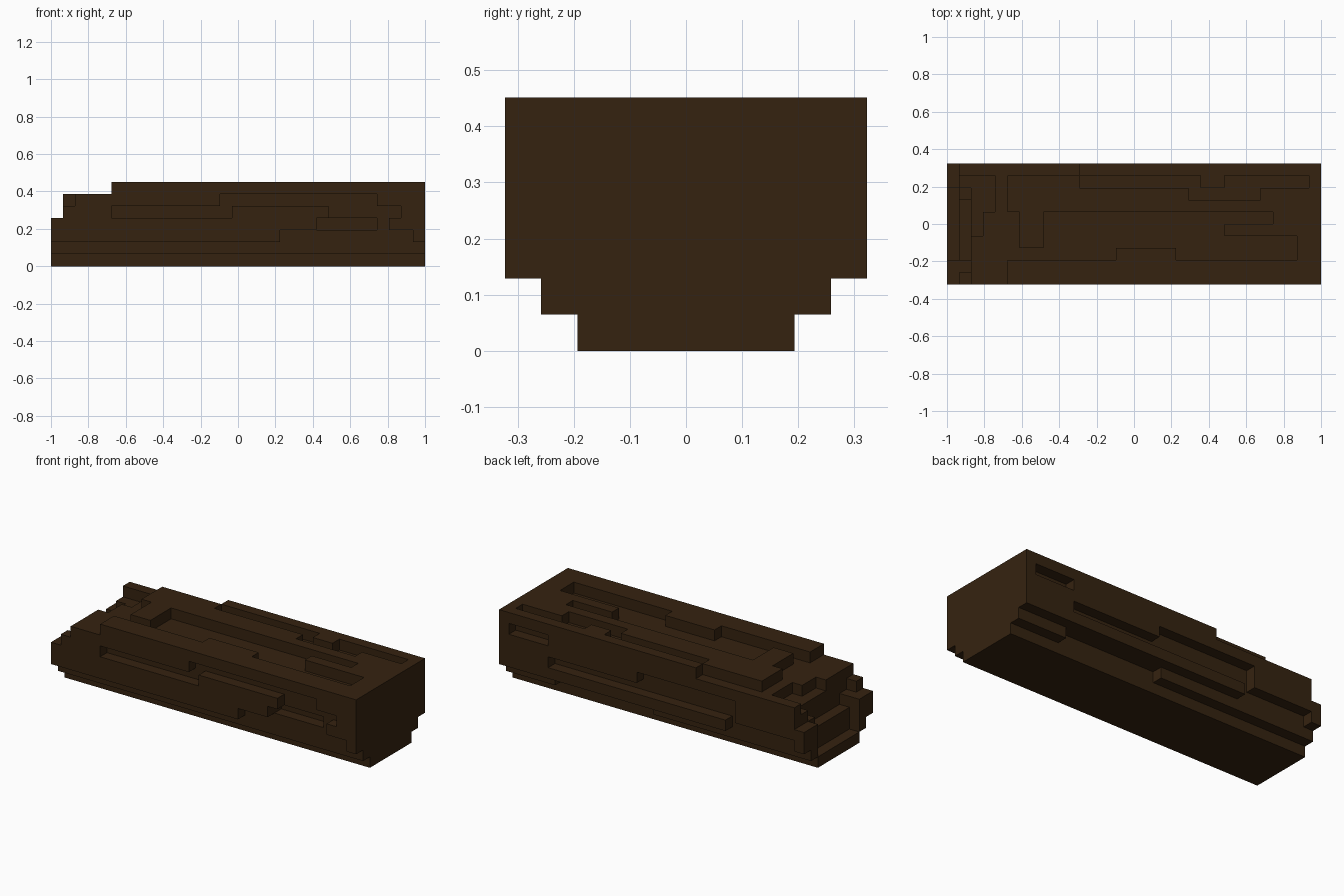
import bpy
import bmesh
from mathutils import Vector

cube = bpy.data.objects.get("Cube")
if cube:
    bpy.data.objects.remove(cube, do_unlink=True)

NX, NY, NZ = 31, 10, 7      # log size in blocks
U = 2.0 / NX                # block size

# Bark material
bark = bpy.data.materials.new("dark_brown_bark")
bark.use_nodes = True
brown = (0.036, 0.0165, 0.005, 1.0)
bark.diffuse_color = brown
bsdf = bark.node_tree.nodes["Principled BSDF"]
bsdf.inputs["Base Color"].default_value = brown
bsdf.inputs["Roughness"].default_value = 0.9

solid = set()


def block(i0, i1, j0, j1, k0, k1):
    """Cells of a box, upper limits excluded."""
    return {(i, j, k) for i in range(i0, i1)
            for j in range(j0, j1) for k in range(k0, k1)}


def carve(*boxes):
    for b in boxes:
        solid.difference_update(block(*b))


# Log body: two narrower layers under a full-width body
solid |= block(0, NX, 2, 8, 0, 1)
solid |= block(0, NX, 1, 9, 1, 2)
solid |= block(0, NX, 0, 10, 2, 7)

# Top: broken end and winding bark grooves
carve((0, 5, 0, 10, 6, 7),
      (5, 14, 2, 3, 6, 7), (19, 29, 2, 3, 6, 7),
      (5, 6, 3, 6, 6, 7),
      (8, 29, 3, 4, 6, 7), (8, 23, 4, 5, 6, 7), (8, 27, 5, 6, 6, 7),
      (5, 11, 9, 10, 6, 7),
      (11, 20, 8, 9, 6, 7), (20, 26, 7, 8, 6, 7),
      (23, 30, 8, 9, 6, 7), (20, 21, 8, 9, 6, 7))

# Front: bark groove, lower notch and a deeper pocket
carve((5, 15, 0, 1, 4, 5), (14, 27, 0, 1, 5, 6), (23, 29, 0, 1, 4, 5),
      (27, 28, 0, 1, 3, 4), (19, 30, 0, 1, 2, 3),
      (22, 27, 0, 2, 3, 4))

# Back: short slot, long groove, undercut
carve((26, 30, 9, 10, 5, 6),
      (7, 26, 9, 10, 3, 4), (7, 17, 9, 10, 4, 5),
      (1, 8, 9, 10, 2, 3),
      (16, 26, 8, 9, 1, 2))

# Broken end: stepped splinters
carve((0, 1, 0, 10, 4, 7), (0, 1, 2, 8, 1, 4),
      (1, 2, 0, 1, 5, 6), (1, 2, 1, 2, 4, 6), (1, 2, 2, 7, 3, 6),
      (1, 2, 7, 8, 4, 6), (1, 2, 8, 9, 5, 6),
      (2, 4, 6, 9, 5, 6), (2, 3, 4, 6, 5, 6))

# Skin the exposed block sides
bm = bmesh.new()
verts = {}


def corner(c):
    if c not in verts:
        verts[c] = bm.verts.new(((c[0] - NX / 2) * U,
                                 (c[1] - NY / 2) * U, c[2] * U))
    return verts[c]


for cell in sorted(solid):
    for axis in range(3):
        a, b = (axis + 1) % 3, (axis + 2) % 3
        for side in (0, 1):
            near = list(cell)
            near[axis] += 1 if side else -1
            if tuple(near) in solid:
                continue
            ring = []
            for da, db in ((0, 0), (1, 0), (1, 1), (0, 1)):
                c = list(cell)
                c[axis] += side
                c[a] += da
                c[b] += db
                ring.append(corner(tuple(c)))
            bm.faces.new(ring if side else ring[::-1])

# Merge flat regions into large faces
bmesh.ops.dissolve_limit(bm, angle_limit=0.01, use_dissolve_boundaries=False,
                         verts=bm.verts[:], edges=bm.edges[:])
mesh = bpy.data.meshes.new("fallen_log")
bm.to_mesh(mesh)
bm.free()
mesh.materials.append(bark)
log = bpy.data.objects.new("fallen_log", mesh)
bpy.context.collection.objects.link(log)
